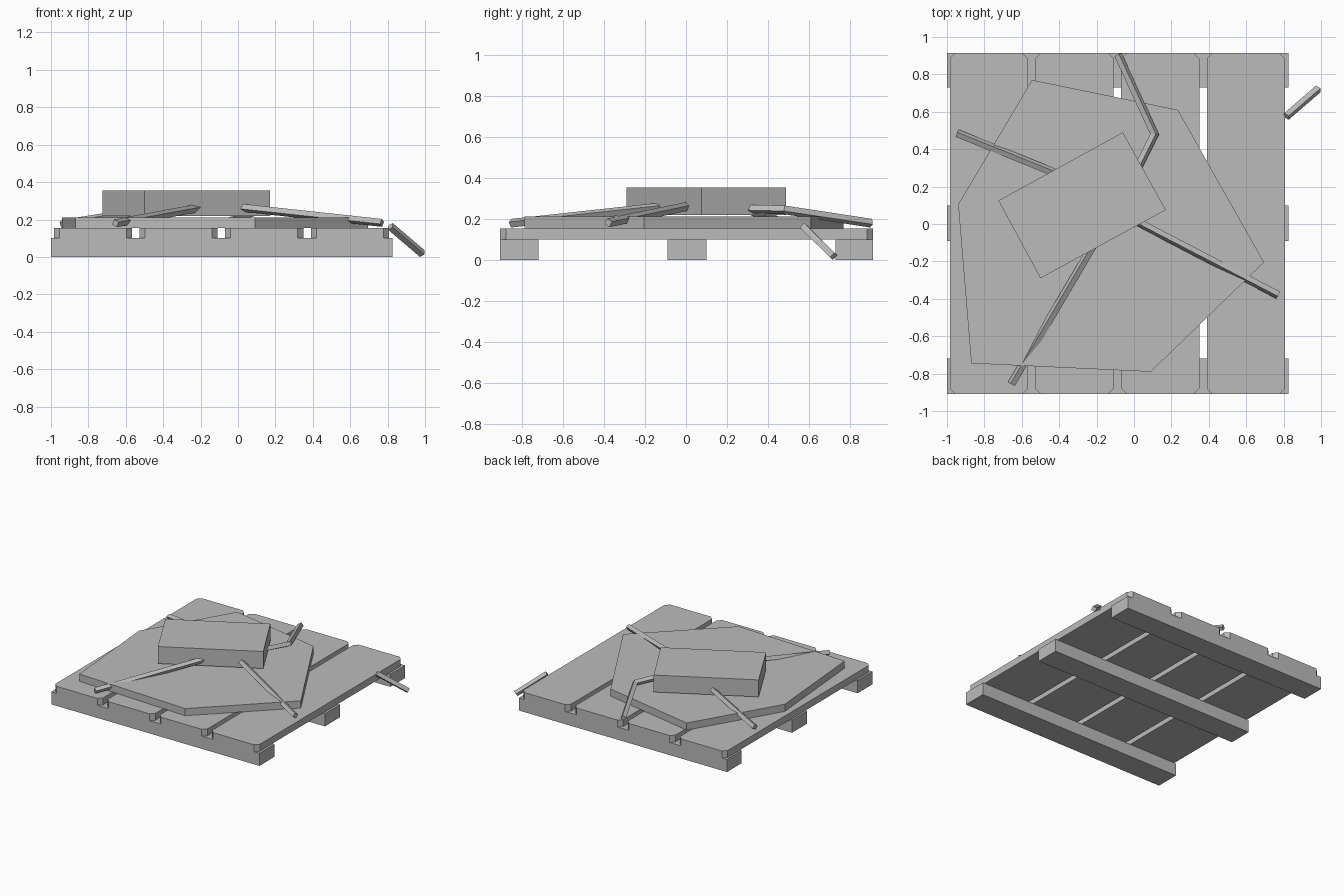
import bpy, bmesh, math
from mathutils import Vector

cube = bpy.data.objects.get("Cube")
if cube:
    bpy.data.objects.remove(cube, do_unlink=True)

# One flat grey for everything
grey = bpy.data.materials.new("plain grey")
grey.use_nodes = True
colour = (0.5, 0.5, 0.5, 1)
grey.diffuse_color = colour
grey.node_tree.nodes["Principled BSDF"].inputs["Base Color"].default_value = colour


def finish(name, bm):
    bmesh.ops.recalc_face_normals(bm, faces=bm.faces)
    mesh = bpy.data.meshes.new(name)
    bm.to_mesh(mesh)
    bm.free()
    mesh.materials.append(grey)
    obj = bpy.data.objects.new(name, mesh)
    bpy.context.collection.objects.link(obj)
    return obj


def slab(name, outline, bottom, top):
    """Extrude a flat outline from bottom to top."""
    bm = bmesh.new()
    face = bm.faces.new([bm.verts.new((x, y, bottom)) for x, y in outline])
    new = bmesh.ops.extrude_face_region(bm, geom=[face])["geom"]
    verts = [v for v in new if isinstance(v, bmesh.types.BMVert)]
    bmesh.ops.translate(bm, verts=verts, vec=(0, 0, top - bottom))
    return finish(name, bm)


def rectangle(x0, x1, y0, y1, cut=0):
    """Rectangle outline, with its corners cut off if asked."""
    if not cut:
        return [(x0, y0), (x1, y0), (x1, y1), (x0, y1)]
    return [(x0 + cut, y0), (x1 - cut, y0), (x1, y0 + cut), (x1, y1 - cut),
            (x1 - cut, y1), (x0 + cut, y1), (x0, y1 - cut), (x0, y0 + cut)]


def stick(name, path, radius=0.022, roll=75):
    """Four-sided bar swept along a path."""
    points = [Vector(p) for p in path]
    bm = bmesh.new()
    rings = []
    for i, p in enumerate(points):
        before = (p - points[i - 1]).normalized() if i else Vector()
        after = (points[i + 1] - p).normalized() if i + 1 < len(points) else Vector()
        along = (before + after).normalized()
        side = along.cross(Vector((0, 0, 1))).normalized()
        up = side.cross(along)
        # Widen the ring across a bend so the bar keeps its thickness
        mitre = 1 / along.dot(after if i == 0 else before)
        ring = []
        for k in range(4):
            a = math.radians(roll + 90 * k)
            offset = side * math.cos(a) * mitre + up * math.sin(a)
            ring.append(bm.verts.new(p + offset * radius))
        rings.append(ring)
    for a, b in zip(rings, rings[1:]):
        for k in range(4):
            n = (k + 1) % 4
            bm.faces.new((a[k], a[n], b[n], b[k]))
    bm.faces.new(rings[0])
    bm.faces.new(rings[-1])
    return finish(name, bm)


# Runners under the deck
for place, y0, y1 in (("front", -0.91, -0.72), ("middle", -0.09, 0.1), ("back", 0.73, 0.915)):
    slab(place + "_runner", rectangle(-1, 0.825, y0, y1), 0, 0.1)

# Deck planks with clipped corners
for i in range(4):
    x = -0.985 + 0.458 * i
    slab(f"deck_plank_{i + 1}", rectangle(x, x + 0.418, -0.91, 0.915, 0.03), 0.1, 0.155)

# Irregular stone plate and the block on it
slab("base_plate", [(-0.545, 0.77), (0.235, 0.61), (0.695, -0.205),
                    (0.09, -0.79), (-0.87, -0.745), (-0.94, 0.105)], 0.155, 0.212)
slab("top_block", [(-0.06, 0.49), (0.17, 0.075), (-0.5, -0.29), (-0.725, 0.125)], 0.22, 0.355)

# Sticks leaning around the block
stick("left_stick", [(0, 0.02, 0.265), (0.77, -0.38, 0.182)])
stick("front_stick", [(-0.21, -0.1, 0.262), (-0.655, -0.855, 0.18)])
stick("right_stick", [(-0.4, 0.265, 0.262), (-0.945, 0.485, 0.177)])
stick("bent_stick", [(0.01, 0.28, 0.25), (0.11, 0.48, 0.245), (-0.085, 0.905, 0.18)])
stick("fallen_stick", [(0.815, 0.575, 0.163), (0.985, 0.722, 0.018)])
